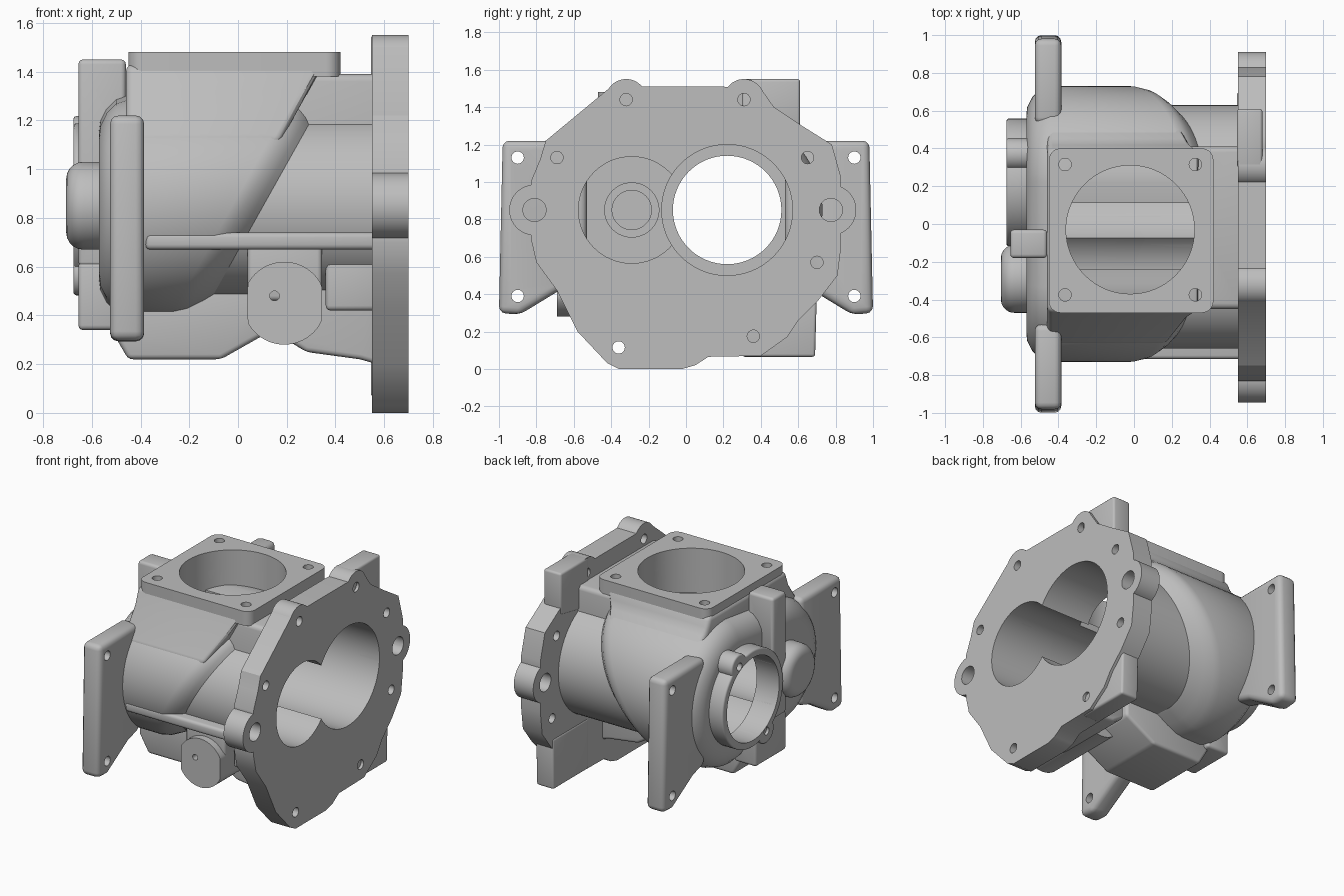
import bpy, bmesh
from math import pi, cos, sin, radians

if "Cube" in bpy.data.objects:
    bpy.data.objects.remove(bpy.data.objects["Cube"])

metal = bpy.data.materials.new("cast grey metal")
metal.use_nodes = True
GREY = (0.51, 0.51, 0.51, 1)
metal.diffuse_color = GREY
metal.node_tree.nodes["Principled BSDF"].inputs["Base Color"].default_value = GREY

# rotor axes (y, z) shared by shell, bores and bosses
BIG, SMALL = (0.22, 0.85), (-0.29, 0.85)


def place(axis, u, v, w):
    return {"x": (w, u, v), "y": (u, w, v), "z": (u, v, w)}[axis]


def activate(ob):
    bpy.ops.object.select_all(action="DESELECT")
    ob.select_set(True)
    bpy.context.view_layer.objects.active = ob


def apply_modifier(ob, kind, **settings):
    activate(ob)
    mod = ob.modifiers.new(kind, kind)
    for key, value in settings.items():
        setattr(mod, key, value)
    bpy.ops.object.modifier_apply(modifier=mod.name)


def loft(name, rings, bevel=0, segments=3):
    bm = bmesh.new()
    loops = [[bm.verts.new(p) for p in ring] for ring in rings]
    n = len(loops[0])
    for a, b in zip(loops, loops[1:]):
        for i in range(n):
            j = (i + 1) % n
            bm.faces.new((a[i], a[j], b[j], b[i]))
    bm.faces.new(loops[0])
    bm.faces.new(loops[-1])
    bmesh.ops.recalc_face_normals(bm, faces=bm.faces)
    mesh = bpy.data.meshes.new(name)
    bm.to_mesh(mesh)
    bm.free()
    mesh.materials.append(metal)
    ob = bpy.data.objects.new(name, mesh)
    bpy.context.collection.objects.link(ob)
    if bevel:
        apply_modifier(ob, "BEVEL", width=bevel, segments=segments,
                       limit_method="ANGLE", angle_limit=radians(20))
    return ob


def prism(name, pts, axis, lo, hi, bevel=0):
    return loft(name, [[place(axis, u, v, w) for u, v in pts] for w in (lo, hi)], bevel)


def box(name, x, y, z, bevel=0.02):
    return prism(name, [(x[0], y[0]), (x[1], y[0]), (x[1], y[1]), (x[0], y[1])],
                 "z", z[0], z[1], bevel)


def circle(centre, r, n=64):
    return [(centre[0] + r * cos(2 * pi * i / n), centre[1] + r * sin(2 * pi * i / n))
            for i in range(n)]


def cylinder(name, centre, r, axis, lo, hi, bevel=0, n=64):
    return prism(name, circle(centre, r, n), axis, lo, hi, bevel)


def rounded_rect(u, v, r, n=8):
    corners = ((u[1], v[1], -1, -1), (u[0], v[1], 1, -1), (u[0], v[0], 1, 1), (u[1], v[0], -1, 1))
    return [(cu + su * r + r * cos(pi / 2 * (q + i / n)),
             cv + sv * r + r * sin(pi / 2 * (q + i / n)))
            for q, (cu, cv, su, sv) in enumerate(corners) for i in range(n + 1)]


def boolean(ob, others, operation="DIFFERENCE"):
    for other in others:
        apply_modifier(ob, "BOOLEAN", operation=operation, object=other, solver="EXACT")


def fuse(ob, others):
    boolean(ob, others, "UNION")
    for other in others:
        bpy.data.objects.remove(other)


def twin_outline(r_big, r_small, n=32):
    # two half circles joined by tangents
    out = []
    for (y, z), r, start in ((BIG, r_big, -pi / 2), (SMALL, r_small, pi / 2)):
        out += [(y + r * cos(start + pi * i / n), z + r * sin(start + pi * i / n))
                for i in range(n + 1)]
    return out


def slant(z):
    return -0.03 + 0.56 * (z - 0.75)


# main shell with rounded closed end and a slanted shoulder
rings = []
for x, inset in ((-0.57, 0.15), (-0.565, 0.11), (-0.54, 0.06), (-0.5, 0.02), (-0.44, 0)):
    rings.append([(x, y, z) for y, z in twin_outline(0.51 - inset, 0.44 - inset)])
for shift, inset in ((-0.05, 0), (0, 0.012), (0.05, 0.045), (0.1, 0.09), (0.14, 0.13)):
    rings.append([(slant(z) + shift, y, z)
                  for y, z in twin_outline(0.51 - inset, 0.44 - inset)])
shell = loft("main_shell", rings)
neck = prism("neck_shell", twin_outline(0.41, 0.37), "x", -0.3, 0.6)
liner = prism("rotor_liner", twin_outline(0.385, 0.32), "x", -0.45, 0.5)

# inlet platform on top, with the block and sloped shoulder that carry it
platform = prism("inlet_platform", rounded_rect((-0.45, 0.42), (-0.47, 0.4), 0.06),
                 "z", 1.38, 1.48)
block = box("inlet_block", (-0.42, 0.58), (-0.45, 0.41), (0.9, 1.39), 0.03)
slope = [(-0.46, 1.43), (0.39, 1.43), (0.43, 1.34), (0.6, 1.17), (0.5, 0.9),
         (-0.5, 0.9), (-0.64, 1.12), (-0.5, 1.32)]
shoulder = loft("inlet_shoulder", [[(-0.46, y, z) for y, z in slope],
                                   [(slant(z), y, z) for y, z in slope]], 0.03)

# mating flange with corner tabs and bolt ears
flange = prism("mating_flange", [
    (-0.4, 1.51), (-0.18, 1.51), (0.18, 1.51), (0.4, 1.5), (0.47, 1.4), (0.62, 1.3),
    (0.78, 1.2), (0.83, 1.02), (0.83, 0.66), (0.81, 0.5), (0.71, 0.37), (0.6, 0.26),
    (0.54, 0.17), (0.4, 0.07), (0.12, 0.065), (0.05, 0.02), (-0.02, 0), (-0.36, 0),
    (-0.42, 0.03), (-0.58, 0.2), (-0.69, 0.42), (-0.8, 0.57), (-0.83, 0.7),
    (-0.83, 1.0), (-0.78, 1.12), (-0.75, 1.22)], "x", 0.55, 0.7)
fuse(flange, [cylinder("ear", c, r, "x", 0.55, 0.7) for c, r in
              (((-0.32, 1.44), 0.11), ((0.31, 1.44), 0.11), ((0.775, 0.85), 0.135),
               ((-0.81, 0.85), 0.135))])
prism("upper_corner_tab", [(0.3, 1.55), (0.61, 1.55), (0.61, 1.26), (0.3, 1.2)],
      "x", 0.545, 0.68, 0.015)
prism("lower_corner_tab", [(0.3, 0.065), (0.69, 0.065), (0.7, 0.42), (0.3, 0.42)],
      "x", 0.545, 0.68, 0.015)

# mounting plates on both sides
plates = []
for side, label in ((-1, "front"), (1, "back")):
    pts = [(0.53, 1.22), (0.98, 1.22), (1.0, 0.3), (0.89, 0.29), (0.66, 0.43), (0.53, 0.47)]
    plates.append(prism(label + "_mounting_plate", [(side * y, z) for y, z in pts],
                        "x", -0.525, -0.385, 0.035))

# closed end: open bearing ring, blind dome, vertical rib and foot
LUGS = [(BIG[0] + 0.32 * cos(a), BIG[1] + 0.32 * sin(a)) for a in (radians(62), radians(242))]
ring = cylinder("bearing_ring", BIG, 0.338, "x", -0.675, -0.5, 0.012)
fuse(ring, [cylinder("lug", c, 0.085, "x", -0.675, -0.5, 0.012) for c in LUGS])
dome = cylinder("bearing_dome", SMALL, 0.18, "x", -0.705, -0.5)
apply_modifier(dome, "BEVEL", width=0.07, segments=5, limit_method="ANGLE",
               angle_limit=radians(40))
rib = box("end_rib", (-0.655, -0.46), (-0.18, -0.03), (0.6, 1.45))
foot = box("end_foot", (-0.655, -0.48), (-0.18, 0.16), (0.34, 0.62))

# underside: sump, neck gusset, front ledge and round pad
sump = prism("sump", [(-0.52, 0.34), (-0.45, 0.22), (-0.07, 0.22), (0.16, 0.35),
                      (0.16, 0.55), (-0.52, 0.55)], "y", -0.36, 0.12, 0.02)
gusset = prism("neck_gusset", [(0.2, 0.3), (0.28, 0.25), (0.5, 0.22), (0.57, 0.2),
                               (0.57, 0.62), (0.2, 0.62)], "y", -0.42, 0.14, 0.02)
ledge = box("front_ledge", (-0.38, 0.57), (-0.715, -0.4), (0.67, 0.74))
pad = prism("round_pad", [(min(max(x, 0.04), 0.345), z)
                          for x, z in circle((0.19, 0.45), 0.17)], "y", -0.69, -0.1)
pad_web = box("pad_web", (0.04, 0.345), (-0.64, -0.1), (0.46, 0.72))
side_web = box("side_web", (0.36, 0.57), (-0.57, -0.1), (0.42, 0.66))

# cutters: bores, inlet and bolt holes
main_bore = cylinder("cut", BIG, 0.35, "x", -0.5, 1)
end_bore = cylinder("cut", BIG, 0.29, "x", -1, 1)
blind_bore = cylinder("cut", SMALL, 0.285, "x", -0.49, 1)
bearing = cylinder("cut", SMALL, 0.145, "x", -0.6, 0)
bearing_pit = cylinder("cut", SMALL, 0.105, "x", -0.65, 0)
inlet = cylinder("cut", (-0.02, -0.03), 0.34, "z", 0.9, 2)
slot = box("cut", (-0.36, 0.32), (-0.24, 0.11), (0.85, 1.5), 0)
for ob in (shell, neck, liner, block, shoulder, sump, gusset, ledge, pad, pad_web,
           side_web, flange, rib, foot, ring):
    boolean(ob, [main_bore, end_bore, blind_bore])
for ob in (shell, neck, platform, block, shoulder):
    boolean(ob, [inlet])
boolean(liner, [slot])
for ob in (shell, dome, rib):
    boolean(ob, [blind_bore, bearing, bearing_pit])
boolean(dome, [end_bore])


def drill(parts, centres, r, axis, lo, hi):
    for c in centres:
        bit = cylinder("cut", c, r, axis, lo, hi, n=24)
        for part in parts:
            boolean(part, [bit])


drill([flange], [(-0.32, 1.44), (0.31, 1.44), (-0.69, 1.13), (0.65, 1.13), (0.7, 0.57),
                 (-0.36, 0.115), (0.36, 0.175)], 0.033, "x", 0.5, 1)
drill([flange], [(-0.81, 0.85), (0.775, 0.85)], 0.062, "x", 0.5, 1)
drill(plates, [(s * 0.9, z) for s in (-1, 1) for z in (0.39, 1.13)], 0.033, "x", -1, 0)
drill([platform], [(x, y) for x in (-0.365, 0.325) for y in (-0.375, 0.315)],
      0.033, "z", 1.4, 2)
drill([ring], LUGS, 0.027, "x", -1, -0.6)
drill([pad], [(0.15, 0.48)], 0.02, "y", -1, -0.6)

# remove cutters, smooth the castings
for ob in list(bpy.data.objects):
    if ob.name.startswith("cut"):
        bpy.data.objects.remove(ob)
    elif ob.type == "MESH" and metal.name in ob.data.materials:
        activate(ob)
        bpy.ops.object.shade_smooth_by_angle(angle=radians(32))
